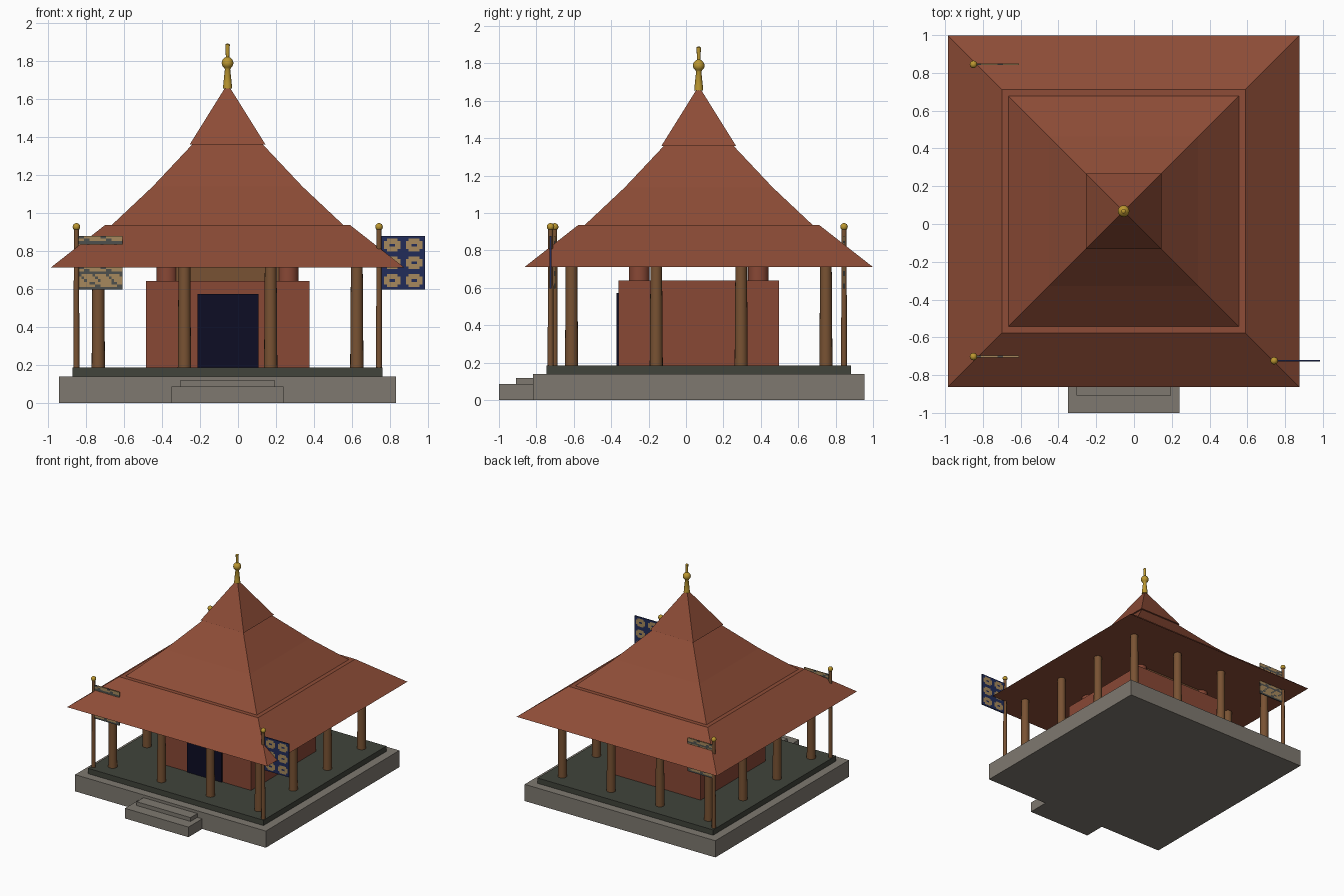
import bpy, bmesh, math
from mathutils import Matrix

if "Cube" in bpy.data.objects:
    bpy.data.objects.remove(bpy.data.objects["Cube"])

CX, CY = -0.055, 0.068   # centre of the pavilion


def mat(name, r, g, b):
    m = bpy.data.materials.new(name)
    m.diffuse_color = (r, g, b, 1)
    m.use_nodes = True
    m.node_tree.nodes["Principled BSDF"].inputs["Base Color"].default_value = m.diffuse_color
    return m


ROOF = mat("brick_red", 0.27, 0.073, 0.038)
WALL = mat("wall_red", 0.25, 0.065, 0.036)
STONE = mat("grey_stone", 0.21, 0.19, 0.16)
FLOOR = mat("dark_slate", 0.052, 0.057, 0.043)
WOOD = mat("brown_wood", 0.19, 0.085, 0.033)
GOLD = mat("gold", 0.5, 0.31, 0.03)
DOOR = mat("door_navy", 0.004, 0.004, 0.018)
NAVY = mat("banner_navy", 0.015, 0.025, 0.1)
TAN = mat("banner_tan", 0.38, 0.25, 0.11)
GREY = mat("banner_grey", 0.075, 0.08, 0.075)


def finish(name, bm, *mats, smooth=False):
    bmesh.ops.recalc_face_normals(bm, faces=bm.faces)
    me = bpy.data.meshes.new(name)
    bm.to_mesh(me)
    bm.free()
    for m in mats:
        me.materials.append(m)
    ob = bpy.data.objects.new(name, me)
    bpy.context.collection.objects.link(ob)
    if smooth:
        bpy.context.view_layer.objects.active = ob
        ob.select_set(True)
        bpy.ops.object.shade_smooth_by_angle(angle=math.radians(40))
        ob.select_set(False)
    return ob


def box(name, x0, x1, y0, y1, z0, z1, m):
    bm = bmesh.new()
    bmesh.ops.create_cube(bm, size=1, matrix=Matrix.Translation(
        ((x0 + x1) / 2, (y0 + y1) / 2, (z0 + z1) / 2)) @ Matrix.Diagonal((x1 - x0, y1 - y0, z1 - z0, 1)))
    return finish(name, bm, m)


def square_box(name, half, z0, z1, m):
    return box(name, CX - half, CX + half, CY - half, CY + half, z0, z1, m)


def stack(name, profile, sides, m, x=CX, y=CY, turn=0.0, smooth=True):
    """Rings of (radius, z) joined into a closed solid."""
    bm = bmesh.new()
    rings = []
    for r, z in profile:
        rings.append([bm.verts.new((x + r * math.cos(turn + math.tau * i / sides),
                                    y + r * math.sin(turn + math.tau * i / sides), z))
                      for i in range(sides)])
    for a, b in zip(rings, rings[1:]):
        for i in range(sides):
            j = (i + 1) % sides
            bm.faces.new((a[i], a[j], b[j], b[i]))
    bm.faces.new(rings[0])
    bm.faces.new(rings[-1])
    return finish(name, bm, m, smooth=smooth)


def roof(name, profile):
    """Square roof tier from (half width, z) pairs."""
    return stack(name, [(h * math.sqrt(2), z) for h, z in profile], 4, ROOF,
                 turn=math.pi / 4, smooth=False)


# stone base, floor slab and front steps
square_box("stone_base", 0.886, 0, 0.14, STONE)
square_box("floor_slab", 0.815, 0.14, 0.185, FLOOR)
box("lower_step", -0.35, 0.24, -1.0, -0.80, 0, 0.085, STONE)
box("upper_step", -0.305, 0.195, -0.908, -0.80, 0.085, 0.117, STONE)

# inner hall with its door
square_box("hall", 0.43, 0.185, 0.64, WALL)
box("door", -0.213, 0.108, CY - 0.439, CY - 0.429, 0.185, 0.572, DOOR)

# short red posts and beams between hall and roof
for sy in (-1, 1):
    for sx in (-1, 1):
        stack("inner_post", [(0.056, 0.64), (0.056, 0.72)], 20, WALL, CX + sx * 0.318, CY + sy * 0.318)
    y = CY + sy * 0.318
    box("inner_beam", CX - 0.318, CX + 0.318, y - 0.03, y + 0.03, 0.64, 0.72, WOOD)

# ring of twelve veranda columns
spots = [-0.68, -0.227, 0.227, 0.68]
for dx in spots:
    for dy in spots:
        if max(abs(dx), abs(dy)) > 0.5:
            stack("veranda_column", [(0.035, 0.185), (0.031, 0.72)], 16, WOOD, CX + dx, CY + dy)

# three roof tiers
roof("eave_roof", [(0.93, 0.712), (0.645, 0.935)])
roof("main_roof", [(0.61, 0.935), (0.395, 1.137), (0.185, 1.36)])
roof("top_roof", [(0.2, 1.358), (0.004, 1.672)])

# golden finial
ball = [(0.031 * math.sin(a), 1.788 - 0.031 * math.cos(a))
        for a in (math.pi * k / 10 for k in range(2, 9))]
stack("finial", [(0.024, 1.655), (0.022, 1.68), (0.014, 1.755)] + ball +
      [(0.009, 1.82), (0.012, 1.885), (0.005, 1.89)], 16, GOLD)


# banners: the pattern rule picks a material slot for each small cell
def dotted(i, j):
    u, v = i % 8 - 3.5, j % 7 - 3
    return 1 if 1 < u * u + v * v < 8 else 0


def woven(i, j):
    if (j // 3) % 2:
        return 1 if (i + j) % 5 == 0 else 0
    return 1 if j % 3 == 0 or (i // 2 + j) % 4 == 0 else 0


def banner(name, x, y, rule, mats):
    nx, nz, w, z0, h = 16, 21, 0.23, 0.597, 0.28
    bm = bmesh.new()
    grid = [[bm.verts.new((x + 0.012 + w * i / nx, y, z0 + h * j / nz)) for j in range(nz + 1)]
            for i in range(nx + 1)]
    for i in range(nx):
        for j in range(nz):
            f = bm.faces.new((grid[i][j], grid[i + 1][j], grid[i + 1][j + 1], grid[i][j + 1]))
            f.material_index = rule(i, j)
    ob = finish(name, bm, *mats)
    mod = ob.modifiers.new("thickness", 'SOLIDIFY')
    mod.thickness, mod.offset = 0.009, 0
    # pole and gold knob
    stack(name + "_pole", [(0.016, 0.185), (0.013, 0.915)], 12, WOOD, x, y)
    bm = bmesh.new()
    bmesh.ops.create_uvsphere(bm, u_segments=12, v_segments=8, radius=0.02,
                              matrix=Matrix.Translation((x, y, 0.926)))
    finish(name + "_knob", bm, GOLD, smooth=True)


banner("front_left_banner", -0.85, -0.702, woven, (TAN, GREY))
banner("back_left_banner", -0.85, 0.845, woven, (TAN, GREY))
banner("front_right_banner", 0.742, -0.724, dotted, (NAVY, TAN))
